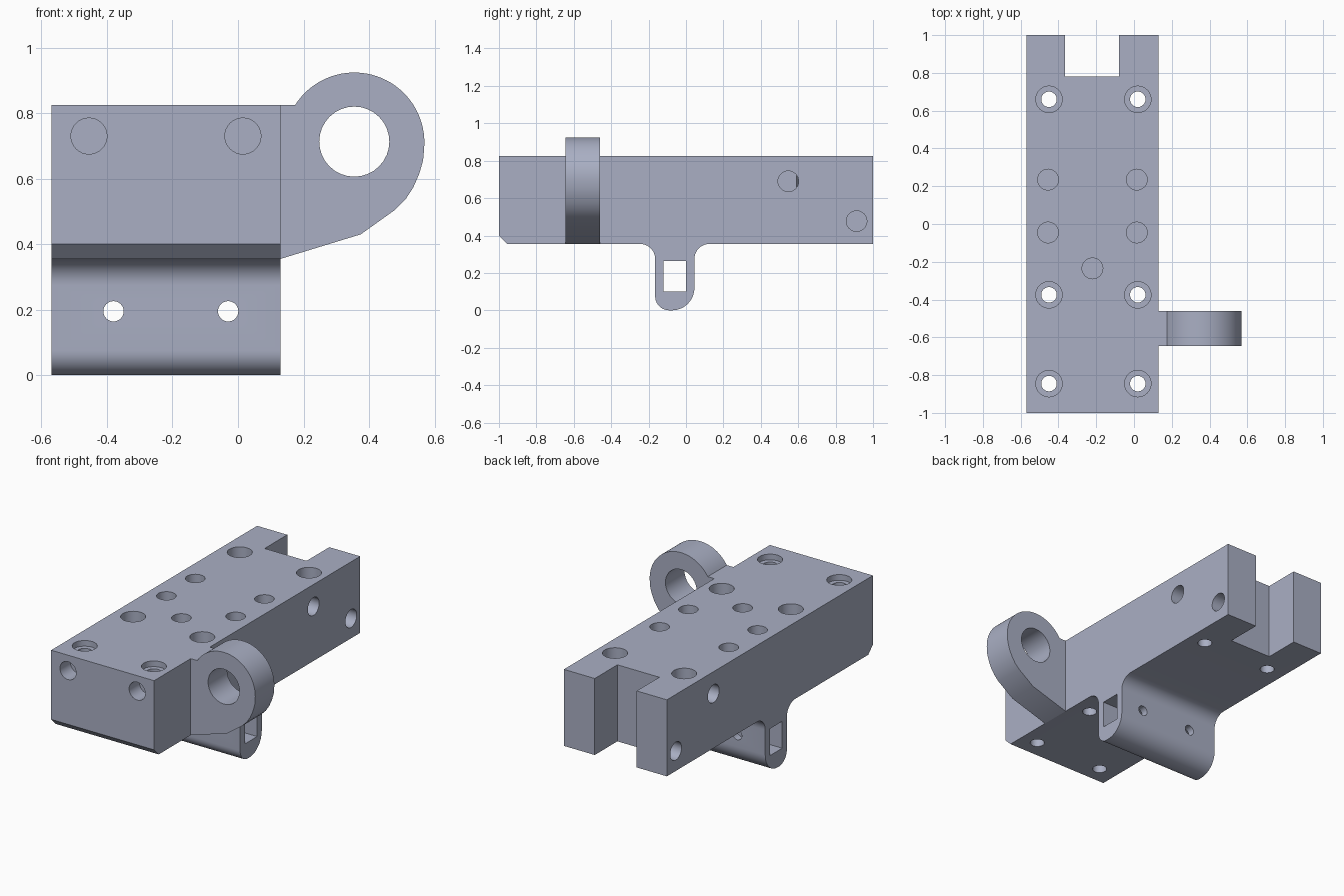
import bpy, bmesh, math
from mathutils import Vector

if "Cube" in bpy.data.objects:
    bpy.data.objects.remove(bpy.data.objects["Cube"])

steel = bpy.data.materials.new("blue grey metal")
steel.diffuse_color = (0.40, 0.43, 0.55, 1)
steel.use_nodes = True
steel.node_tree.nodes["Principled BSDF"].inputs["Base Color"].default_value = steel.diffuse_color

X0, X1 = -0.57, 0.13      # block sides
Z0, Z1 = 0.355, 0.825     # block underside and top


def extrude(name, points, offset):
    """Prism from a closed 3D outline."""
    bm = bmesh.new()
    face = bm.faces.new([bm.verts.new(p) for p in points])
    new = bmesh.ops.extrude_face_region(bm, geom=[face])["geom"]
    bmesh.ops.translate(bm, vec=offset, verts=[v for v in new if isinstance(v, bmesh.types.BMVert)])
    bmesh.ops.recalc_face_normals(bm, faces=bm.faces)
    mesh = bpy.data.meshes.new(name)
    bm.to_mesh(mesh)
    bm.free()
    mesh.materials.append(steel)
    obj = bpy.data.objects.new(name, mesh)
    bpy.context.collection.objects.link(obj)
    return obj


def arc(cx, cy, r, a0, a1, n=10):
    return [(cx + r * math.cos(math.radians(a0 + (a1 - a0) * i / n)),
             cy + r * math.sin(math.radians(a0 + (a1 - a0) * i / n))) for i in range(n + 1)]


def activate(obj):
    bpy.ops.object.select_all(action='DESELECT')
    obj.select_set(True)
    bpy.context.view_layer.objects.active = obj


def cut(obj, cutter):
    activate(obj)
    mod = obj.modifiers.new("cut", 'BOOLEAN')
    mod.operation, mod.solver, mod.object = 'DIFFERENCE', 'EXACT', cutter
    bpy.ops.object.modifier_apply(modifier=mod.name)
    bpy.data.objects.remove(cutter, do_unlink=True)


def drill(obj, start, direction, r, depth):
    """Round flat-bottomed hole entering the surface at start."""
    d = Vector(direction)
    u = d.orthogonal().normalized()
    v = d.cross(u)
    c = Vector(start) - d * 0.02
    ring = [c + u * a + v * b for a, b in arc(0, 0, r, 0, 360, 32)[:-1]]
    cut(obj, extrude("drill", ring, d * (depth + 0.02)))


def box_cut(obj, lo, hi):
    pts = [(lo[0], lo[1], lo[2]), (hi[0], lo[1], lo[2]), (hi[0], hi[1], lo[2]), (lo[0], hi[1], lo[2])]
    cut(obj, extrude("box cutter", pts, Vector((0, 0, hi[2] - lo[2]))))


# Block with chamfered front edge and filleted fin underneath (side profile)
profile = [(-1, Z1), (-1, 0.40), (-0.955, Z0)]
profile += arc(-0.245, Z0 - 0.08, 0.08, 90, 0)
profile += arc(-0.09, 0.075, 0.075, 180, 270)
profile += arc(-0.075, 0.12, 0.12, 270, 360, 12)
profile += arc(0.125, Z0 - 0.08, 0.08, 180, 90)
profile += [(1, Z0), (1, Z1)]
block = extrude("block_with_fin", [(X0, y, z) for y, z in profile], Vector((X1 - X0, 0, 0)))

# Rear notch and rectangular slot through the fin
box_cut(block, (-0.365, 0.78, 0.2), (-0.08, 1.1, 1.0))
box_cut(block, (X0 - 0.1, -0.12, 0.10), (X1 + 0.1, 0.0, 0.265))

# Counterbored bolt holes
for x in (-0.45, 0.02):
    for y, depth in ((0.66, 0.25), (-0.375, 0.25), (-0.845, 0.035)):
        drill(block, (x, y, Z1), (0, 0, -1), 0.07, depth)
        drill(block, (x, y, Z1), (0, 0, -1), 0.041, 0.6)

# Blind holes in the top
for x, y in ((-0.455, 0.235), (0.015, 0.235), (-0.455, -0.045), (0.015, -0.045), (-0.22, -0.235)):
    drill(block, (x, y, Z1), (0, 0, -1), 0.055, 0.2)

# Blind holes in the front and both sides
for x in (-0.455, 0.015):
    drill(block, (x, -1, 0.73), (0, 1, 0), 0.055, 0.1)
for y, z in ((0.547, 0.69), (0.912, 0.477)):
    drill(block, (X1, y, z), (-1, 0, 0), 0.055, 0.12)
    drill(block, (X0, y, z), (1, 0, 0), 0.055, 0.12)

# Cross holes through the fin
for x in (-0.38, -0.03):
    drill(block, (x, -0.17, 0.195), (0, 1, 0), 0.031, 0.3)

# Side lug with round eye
outline = [(X1, Z0), (X1, Z1)]
outline += arc(0.355, 0.71, 0.214, 147.5, -5, 36)
outline += [(0.565, 0.655), (0.553, 0.614), (0.535, 0.573), (0.511, 0.536), (0.48, 0.505), (0.375, 0.43)]
lug = extrude("side_lug", [(x, -0.645, z) for x, z in outline], Vector((0, 0.185, 0)))
drill(lug, (0.355, -0.645, 0.713), (0, 1, 0), 0.107, 0.3)

# Smooth the rounded surfaces, keep edges crisp
for obj in (block, lug):
    activate(obj)
    bpy.ops.object.shade_smooth_by_angle(angle=math.radians(25))
